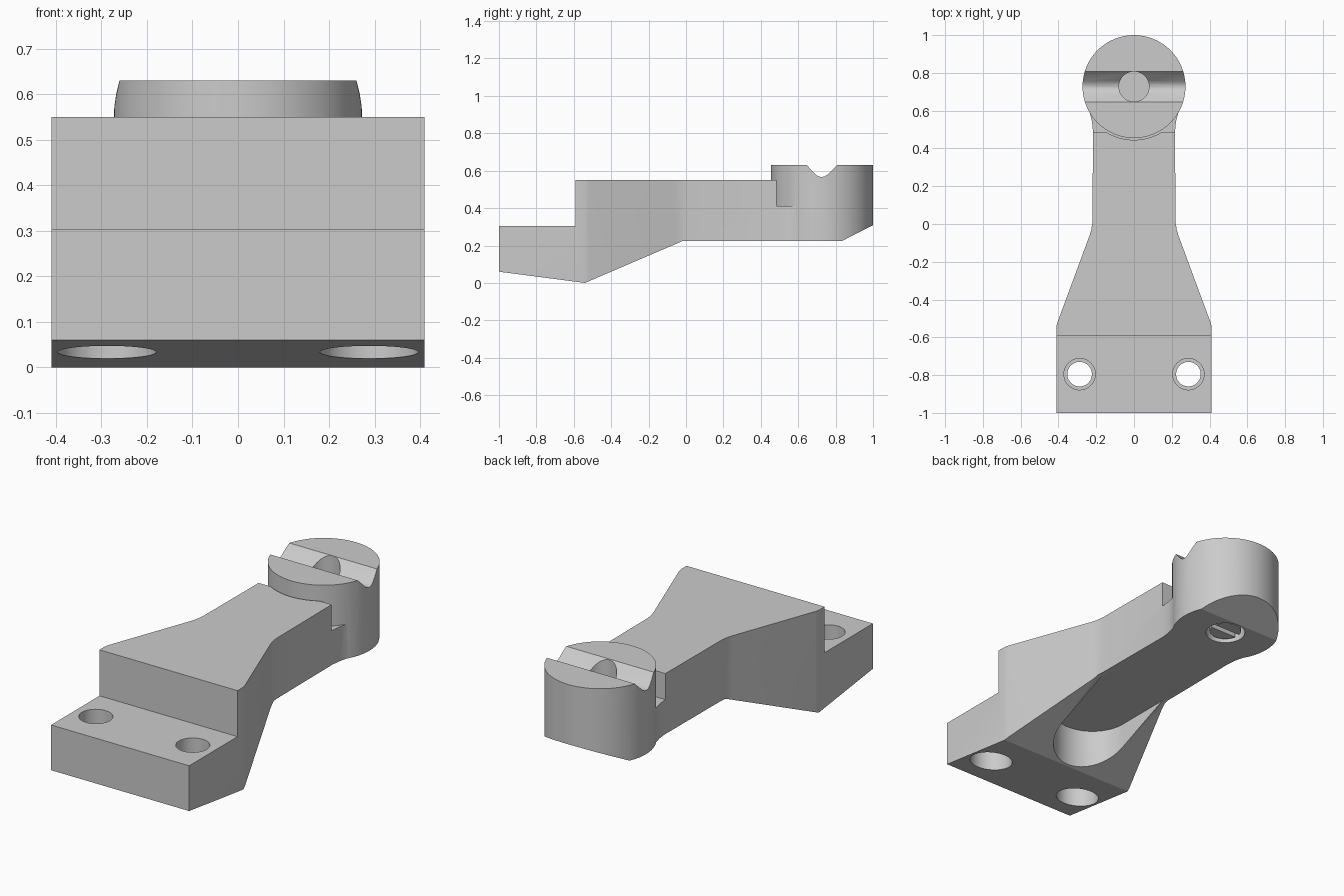
import bpy, bmesh, math
from mathutils import Vector

if "Cube" in bpy.data.objects:
    bpy.data.objects.remove(bpy.data.objects["Cube"], do_unlink=True)

grey = bpy.data.materials.new("plain_grey")
grey.use_nodes = True
COLOUR = (0.6, 0.6, 0.6, 1)
grey.diffuse_color = COLOUR
grey.node_tree.nodes["Principled BSDF"].inputs["Base Color"].default_value = COLOUR


def prism(name, corners, sweep):
    """Extrude a closed outline of 3D corners along a sweep vector."""
    bm = bmesh.new()
    face = bm.faces.new([bm.verts.new(c) for c in corners])
    new = bmesh.ops.extrude_face_region(bm, geom=[face])["geom"]
    bmesh.ops.translate(bm, vec=Vector(sweep),
                        verts=[v for v in new if isinstance(v, bmesh.types.BMVert)])
    bmesh.ops.recalc_face_normals(bm, faces=bm.faces)
    mesh = bpy.data.meshes.new(name)
    bm.to_mesh(mesh)
    bm.free()
    mesh.materials.append(grey)
    ob = bpy.data.objects.new(name, mesh)
    bpy.context.collection.objects.link(ob)
    return ob


def plan(name, outline, low, high):
    return prism(name, [(x, y, low) for x, y in outline], (0, 0, high - low))


def side(name, profile):
    return prism(name, [(-0.6, y, z) for y, z in profile], (1.2, 0, 0))


def cylinder(name, x, y, radius, low, high, sides=64):
    ring = [(x + radius * math.cos(math.tau * i / sides),
             y + radius * math.sin(math.tau * i / sides)) for i in range(sides)]
    return plan(name, ring, low, high)


def combine(target, tool, operation):
    """Apply a boolean and discard the tool."""
    tool.hide_render = True
    mod = target.modifiers.new("shape", "BOOLEAN")
    mod.object, mod.operation, mod.solver = tool, operation, "EXACT"
    bpy.context.view_layer.objects.active = target
    bpy.ops.object.modifier_apply(modifier=mod.name)
    bpy.data.objects.remove(tool, do_unlink=True)


HEAD_Y, HEAD_R = 0.7275, 0.2725

# Arm: wide foot tapering to a neck that flares into the head
half = [(0.41, -1), (0.41, -0.54), (0.405, -0.52), (0.235, -0.06), (0.226, -0.03),
        (0.22, 0.01), (0.217, 0.49), (0.222, 0.54), (0.234, 0.59), (0.25, 0.635),
        (0.263, 0.68), (0.27, 0.7275)]
arm = plan("arm", half + [(-x, y) for x, y in reversed(half)], -0.1, 0.8)
combine(arm, side("arm_profile", [
    (-1.1, 0.073), (-0.54, 0), (-0.015, 0.225), (0.8, 0.225), (0.8, 0.41), (0.485, 0.41),
    (0.485, 0.55), (-0.59, 0.55), (-0.59, 0.303), (-1.1, 0.303)]), "INTERSECT")

# Narrow clearance around the head
combine(arm, cylinder("clearance", 0, HEAD_Y, HEAD_R + 0.01, 0.41, 0.8), "DIFFERENCE")

# Round head with a sloped underside at the back
head = cylinder("head", 0, HEAD_Y, HEAD_R, 0, 0.63)
combine(head, side("head_profile", [(0.3, 0.225), (0.835, 0.225), (1.1, 0.36),
                                    (1.1, 0.8), (0.3, 0.8)]), "INTERSECT")
combine(arm, head, "UNION")

# Rounded V groove across the head
combine(arm, side("groove", [(0.635, 0.64), (0.65, 0.625), (0.695, 0.578), (0.71, 0.569),
                             (0.725, 0.566), (0.74, 0.569), (0.755, 0.578), (0.803, 0.625),
                             (0.815, 0.64)]), "DIFFERENCE")

# Pocket under the taper, level with the underside of the neck
R, END = 0.2, -0.33
arc = [(R * math.cos(math.pi + math.pi * i / 32), END + R * math.sin(math.pi + math.pi * i / 32))
       for i in range(33)]
combine(arm, plan("pocket", arc + [(R, 0.1), (-R, 0.1)], -0.1, 0.2252), "DIFFERENCE")

# Mounting holes, recessed above and below
for x in (-0.288, 0.288):
    for radius, low, high in ((0.065, -0.1, 0.5), (0.083, 0.22, 0.5), (0.108, -0.1, 0.16)):
        combine(arm, cylinder("hole", x, -0.795, radius, low, high, 48), "DIFFERENCE")

# Bores in the head
combine(arm, cylinder("top_bore", 0, HEAD_Y, 0.08, 0.44, 0.8, 48), "DIFFERENCE")
combine(arm, cylinder("lower_bore", 0, HEAD_Y, 0.1, 0, 0.3, 48), "DIFFERENCE")

# Slotted screw in the lower bore
screw = cylinder("slotted_screw", 0, HEAD_Y, 0.08, 0.235, 0.31, 48)
combine(screw, side("slot", [(HEAD_Y - 0.015, 0.2), (HEAD_Y + 0.015, 0.2),
                             (HEAD_Y + 0.015, 0.27), (HEAD_Y - 0.015, 0.27)]), "DIFFERENCE")

for ob in (arm, screw):
    bpy.ops.object.select_all(action="DESELECT")
    ob.select_set(True)
    bpy.context.view_layer.objects.active = ob
    bpy.ops.object.shade_smooth_by_angle(angle=math.radians(25))
